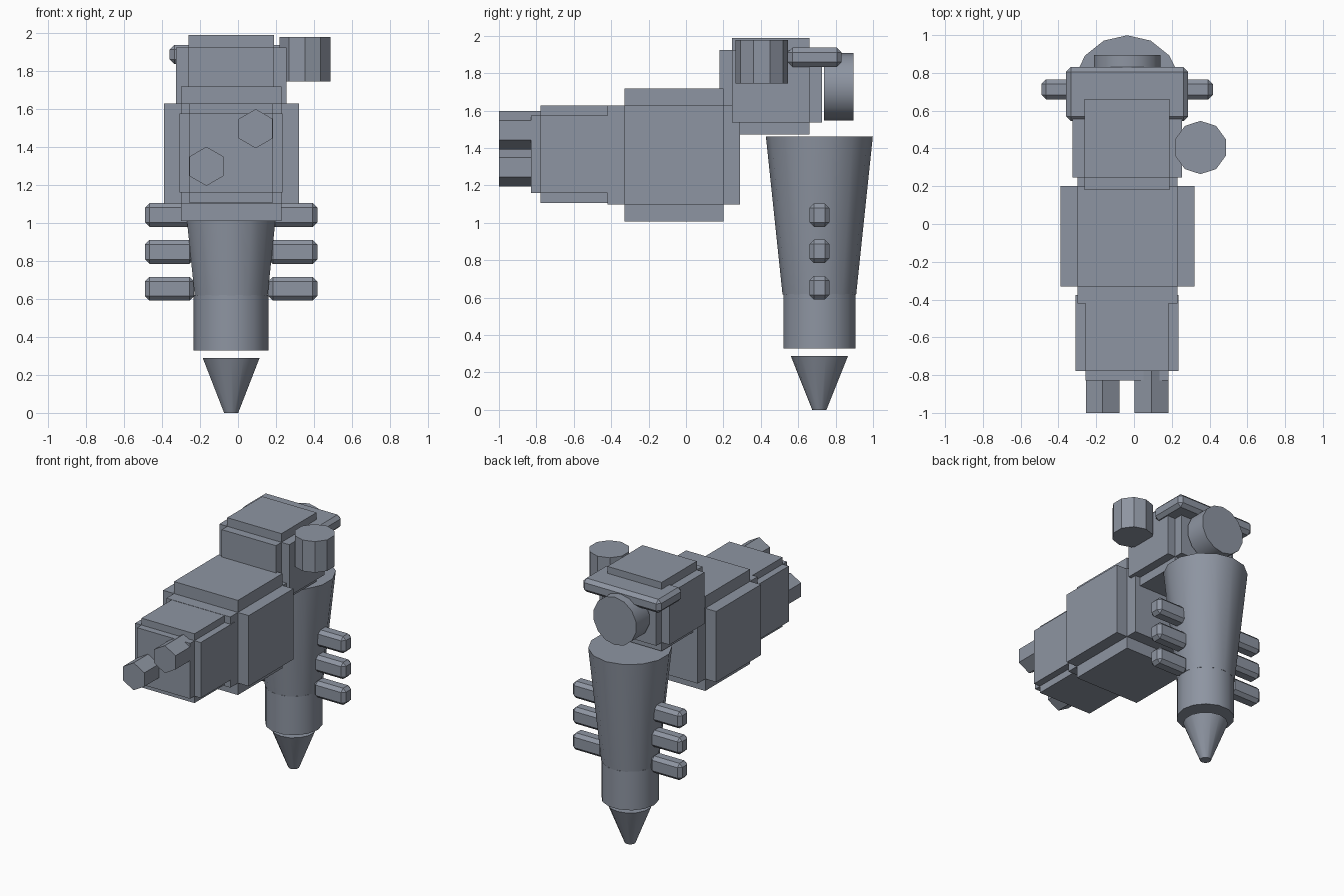
import bpy
import bmesh
from math import pi, radians
from mathutils import Matrix, Vector

if "Cube" in bpy.data.objects:
    bpy.data.objects.remove(bpy.data.objects["Cube"])

AXIS_X = -0.036   # centre line of head and leg
LEG_Y = 0.713

steel = bpy.data.materials.new("dark_steel")
steel.diffuse_color = (0.27, 0.30, 0.36, 1)
steel.use_nodes = True
steel.node_tree.nodes["Principled BSDF"].inputs["Base Color"].default_value = steel.diffuse_color


def finish(bm, name, smooth=False):
    mesh = bpy.data.meshes.new(name)
    bmesh.ops.recalc_face_normals(bm, faces=bm.faces)
    bm.to_mesh(mesh)
    bm.free()
    mesh.materials.append(steel)
    obj = bpy.data.objects.new(name, mesh)
    bpy.context.collection.objects.link(obj)
    if smooth:
        bpy.ops.object.select_all(action='DESELECT')
        obj.select_set(True)
        bpy.context.view_layer.objects.active = obj
        bpy.ops.object.shade_smooth_by_angle(angle=radians(30))
    return obj


def add_box(bm, centre, half):
    size = Vector(half) * 2
    m = Matrix.Translation(centre) @ Matrix.Diagonal((*size, 1))
    bmesh.ops.create_cube(bm, size=1, matrix=m)


def stepped_block(name, centre, core, step):
    """Block with a raised panel on all six sides."""
    bm = bmesh.new()
    for axis in range(3):
        half = list(core)
        half[axis] += step
        add_box(bm, centre, half)
    return finish(bm, name)


def bevelled_box(name, centre, half, bevel):
    bm = bmesh.new()
    add_box(bm, centre, half)
    bmesh.ops.bevel(bm, geom=bm.edges[:], offset=bevel, segments=1,
                    affect='EDGES', profile=0.5)
    return finish(bm, name)


def round_part(name, centre, r_low, r_high, length, sides, turn=0.0,
               along_y=False, smooth=True):
    """Cylinder or cone; the first corner points to local +y before turning."""
    bm = bmesh.new()
    m = Matrix.Translation(centre)
    if along_y:
        m = m @ Matrix.Rotation(pi / 2, 4, 'X')
    m = m @ Matrix.Rotation(turn, 4, 'Z')
    bmesh.ops.create_cone(bm, cap_ends=True, segments=sides, radius1=r_low,
                          radius2=r_high, depth=length, matrix=m)
    return finish(bm, name, smooth)


# Main body, front block and head
stepped_block("main_body", (-0.035, -0.065, 1.363), (0.265, 0.265, 0.265), 0.09)
stepped_block("front_block", (-0.037, -0.577, 1.366), (0.22, 0.20, 0.208), 0.052)
stepped_block("head_block", (AXIS_X, 0.453, 1.73), (0.225, 0.208, 0.193), 0.065)

# Two hexagonal studs on the front
for i, (x, z) in enumerate([(-0.166, 1.297), (0.093, 1.495)]):
    round_part(f"front_stud_{i + 1}", (x, -0.885, z), 0.103, 0.103, 0.23, 6,
               along_y=True, smooth=False)

# Side canister, rear brim and rear disc
round_part("side_canister", (0.352, 0.405, 1.86), 0.141, 0.141, 0.233, 10,
           smooth=False)
bevelled_box("rear_brim", (AXIS_X, 0.688, 1.885), (0.323, 0.143, 0.051), 0.025)
round_part("rear_disc", (AXIS_X, 0.816, 1.727), 0.18, 0.18, 0.157, 14,
           along_y=True)

# Tapered leg: funnel, sleeve and point
round_part("leg_funnel", (AXIS_X, LEG_Y, 1.04), 0.197, 0.286, 0.845, 14)
round_part("leg_sleeve", (AXIS_X, LEG_Y, 0.474), 0.197, 0.197, 0.29, 14,
           turn=pi / 2)
round_part("leg_point", (AXIS_X, LEG_Y, 0.144), 0.038, 0.153, 0.288, 14)

# Three pegs on each side of the leg
for side, label in ((-1, "left"), (1, "right")):
    for i in range(3):
        bevelled_box(f"{label}_peg_{i + 1}",
                     (AXIS_X + side * 0.324, LEG_Y, 0.653 + 0.194 * i),
                     (0.129, 0.053, 0.063), 0.024)
